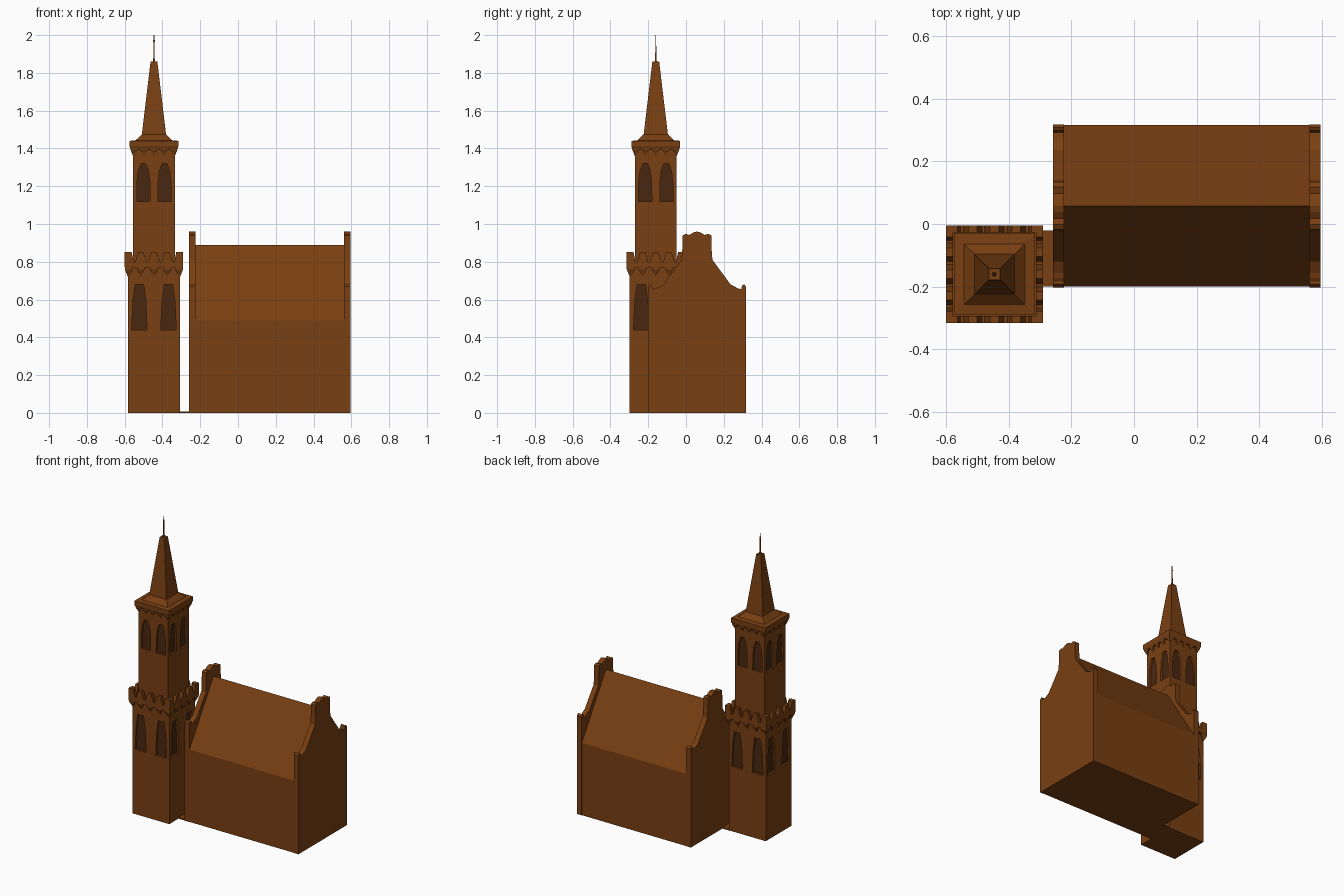
import bpy, bmesh
from math import pi
from mathutils import Matrix, Vector

if "Cube" in bpy.data.objects:
    bpy.data.objects.remove(bpy.data.objects["Cube"])

TX, TY = -0.445, -0.16      # tower axis
HY = 0.058                  # hall ridge line


def material(name, col):
    m = bpy.data.materials.new(name)
    m.diffuse_color = (*col, 1)
    m.use_nodes = True
    m.node_tree.nodes["Principled BSDF"].inputs["Base Color"].default_value = m.diffuse_color
    return m


BROWN = material("brown", (0.19, 0.05, 0.006))
DARK = material("dark_brown", (0.065, 0.02, 0.005))


def finish(name, bm, mat=BROWN):
    bmesh.ops.recalc_face_normals(bm, faces=bm.faces)
    me = bpy.data.meshes.new(name)
    bm.to_mesh(me)
    bm.free()
    me.materials.append(mat)
    ob = bpy.data.objects.new(name, me)
    bpy.context.collection.objects.link(ob)
    return ob


def add_prism(bm, pts, origin, u, v, w, matrix=Matrix()):
    """Extrude the 2D outline (along u, v) by the vector w."""
    o, u, v, w = map(Vector, (origin, u, v, w))
    a = [bm.verts.new(matrix @ (o + u * p + v * q)) for p, q in pts]
    b = [bm.verts.new(matrix @ (o + u * p + v * q + w)) for p, q in pts]
    bm.faces.new(a)
    bm.faces.new(b[::-1])
    n = len(pts)
    for i in range(n):
        j = (i + 1) % n
        bm.faces.new((a[j], a[i], b[i], b[j]))


def square_loft(name, sections):
    """Square rings (half width, z) around the tower axis."""
    bm = bmesh.new()
    rings = [[bm.verts.new((TX + sx * h, TY + sy * h, z))
              for sx, sy in ((-1, -1), (1, -1), (1, 1), (-1, 1))] for h, z in sections]
    for r, s in zip(rings, rings[1:]):
        for i in range(4):
            j = (i + 1) % 4
            bm.faces.new((r[i], r[j], s[j], s[i]))
    bm.faces.new(rings[0][::-1])
    bm.faces.new(rings[-1])
    return finish(name, bm)


def sides():
    """Transforms taking tower front (-y) pieces to all four sides."""
    for k in range(4):
        yield Matrix.Translation((TX, TY, 0)) @ Matrix.Rotation(k * pi / 2, 4, 'Z')


def box(name, lo, hi):
    bm = bmesh.new()
    add_prism(bm, [(lo[0], lo[1]), (hi[0], lo[1]), (hi[0], hi[1]), (lo[0], hi[1])],
              (0, 0, lo[2]), (1, 0, 0), (0, 1, 0), (0, 0, hi[2] - lo[2]))
    return finish(name, bm)


def mirrored(half):
    """Complete a right-hand outline that runs from outside to the centre."""
    return half + [(-p, q) for p, q in reversed(half) if p > 0]


def windows(wall, name, half, outline, spread, depth=0.016):
    """Recess paired windows on each side and close them with dark panels."""
    cut, panel = bmesh.new(), bmesh.new()
    for m in sides():
        for s in (-spread, spread):
            pts = [(p + s, q) for p, q in outline]
            add_prism(cut, pts, (0, -half - 0.02, 0), (1, 0, 0), (0, 0, 1), (0, 0.02 + depth, 0), m)
            add_prism(panel, pts, (0, -half + depth - 0.003, 0), (1, 0, 0), (0, 0, 1), (0, 0.006, 0), m)
    cutter = finish(name + "_cutter", cut)
    cutter.hide_render = True
    cutter.hide_viewport = True
    finish(name + "_panels", panel, DARK)
    mod = wall.modifiers.new("recess", 'BOOLEAN')
    mod.operation = 'DIFFERENCE'
    mod.solver = 'EXACT'
    mod.object = cutter


def corbels(name, inner, outer, z0, z1, z2, offsets, w):
    """Tapered brackets that carry a projecting ledge."""
    bm = bmesh.new()
    for m in sides():
        for x in offsets:
            tip = bm.verts.new(m @ Vector((x, -inner, z0)))
            lo = [bm.verts.new(m @ Vector((x + s * w, -outer, z1))) for s in (-1, 1)]
            hi = [bm.verts.new(m @ Vector((x + s * w, -outer, z2))) for s in (-1, 1)]
            back = [bm.verts.new(m @ Vector((x + s * w, -inner + 0.002, z2))) for s in (-1, 1)]
            bm.faces.new((tip, lo[1], lo[0]))
            bm.faces.new((lo[0], lo[1], hi[1], hi[0]))
            bm.faces.new((hi[0], hi[1], back[1], back[0]))
            bm.faces.new((tip, back[0], back[1]))
            bm.faces.new((tip, lo[0], hi[0], back[0]))
            bm.faces.new((tip, back[1], hi[1], lo[1]))
    finish(name, bm)


# Tower shafts with window recesses
lower = square_loft("tower_lower_shaft", [(0.138, 0), (0.138, 0.79)])
windows(lower, "lower_window", 0.138,
        mirrored([(0.041, 0.44), (0.034, 0.59), (0.022, 0.68)]), 0.077)
upper = square_loft("tower_upper_shaft", [(0.111, 0.785), (0.111, 1.43)])
windows(upper, "upper_window", 0.111,
        mirrored([(0.035, 1.12), (0.034, 1.22), (0.027, 1.28), (0.012, 1.32)]), 0.056)

# Gallery: floor, brackets and notched parapet
square_loft("gallery_floor", [(0.154, 0.77), (0.154, 0.79)])
corbels("gallery_brackets", 0.138, 0.154, 0.72, 0.76, 0.775,
        (-0.132, -0.07, 0, 0.07, 0.132), 0.021)
bm = bmesh.new()
top = [(0.155, 0.77), (0.155, 0.852), (0.118, 0.852), (0.108, 0.80), (0.099, 0.80),
       (0.083, 0.852), (0.056, 0.852), (0.040, 0.80), (0.031, 0.80), (0.014, 0.852)]
for m in sides():
    add_prism(bm, mirrored(top), (0, -0.155, 0), (1, 0, 0), (0, 0, 1), (0, 0.022, 0), m)
finish("gallery_parapet", bm)

# Eaves with brackets, spire and finial
corbels("eaves_brackets", 0.111, 0.125, 1.36, 1.395, 1.41,
        (-0.106, -0.053, 0, 0.053, 0.106), 0.018)
square_loft("eaves", [(0.122, 1.395), (0.129, 1.41), (0.129, 1.44), (0.10, 1.443)])
square_loft("spire", [(0.10, 1.44), (0.064, 1.475), (0.018, 1.86)])
square_loft("finial", [(0.006, 1.855), (0.003, 1.885), (0.002, 2.0)])
bm = bmesh.new()
add_prism(bm, [(0, 1.955), (0.006, 1.968), (0, 1.985), (-0.006, 1.968)],
          (TX, TY - 0.001, 0), (1, 0, 0), (0, 0, 1), (0, 0.002, 0))
finish("finial_vane", bm)

# Hall body with pitched roof
bm = bmesh.new()
add_prism(bm, mirrored([(0.258, 0), (0.258, 0.49), (0, 0.89)]),
          (-0.24, HY, 0), (0, 1, 0), (0, 0, 1), (0.82, 0, 0))
finish("hall", bm)

# Curved gable walls at both ends
gable = mirrored([(0.26, 0), (0.26, 0.668), (0.25, 0.68), (0.24, 0.675), (0.234, 0.655),
                  (0.215, 0.66), (0.178, 0.68), (0.13, 0.745), (0.082, 0.81), (0.077, 0.875),
                  (0.076, 0.94), (0.06, 0.948), (0.04, 0.942), (0.02, 0.955), (0, 0.96)])
for name, x in (("gable_left", -0.259), ("gable_right", 0.56)):
    bm = bmesh.new()
    add_prism(bm, gable, (x, HY, 0), (0, 1, 0), (0, 0, 1), (0.035, 0, 0))
    finish(name, bm)

# Thin ground slab joining tower and hall
box("link_slab", (-0.32, -0.2, 0), (-0.25, -0.02, 0.008))
